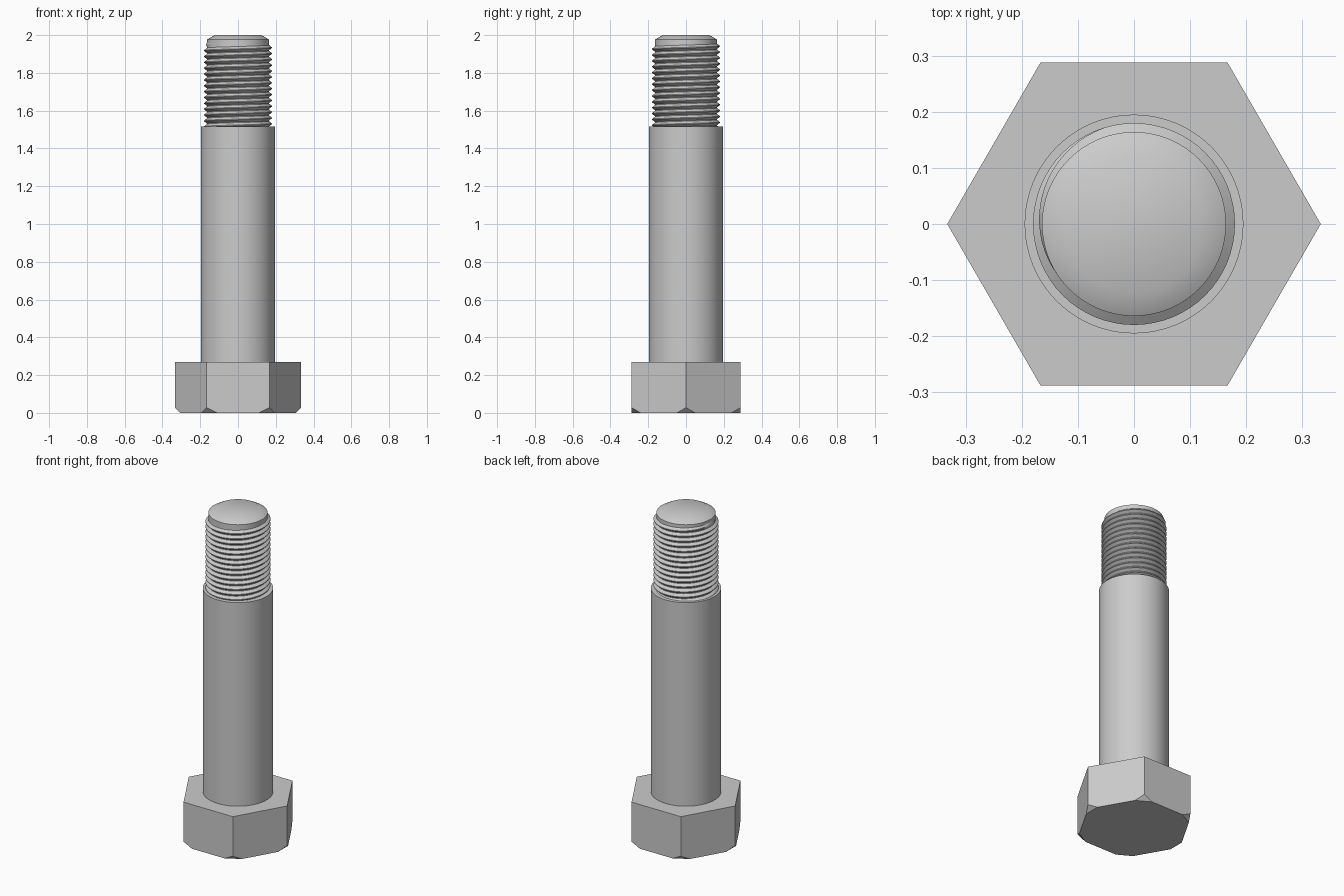
import bpy
import bmesh
from math import cos, sin, tau, radians
from mathutils import Vector

cube = bpy.data.objects.get("Cube")
if cube:
    bpy.data.objects.remove(cube)

steel = bpy.data.materials.new("steel_grey")
steel.use_nodes = True
GREY = (0.6, 0.6, 0.6, 1)
steel.diffuse_color = GREY
steel.node_tree.nodes["Principled BSDF"].inputs["Base Color"].default_value = GREY


def finish(name, bm, smooth=True):
    bmesh.ops.recalc_face_normals(bm, faces=bm.faces[:])
    mesh = bpy.data.meshes.new(name)
    bm.to_mesh(mesh)
    bm.free()
    mesh.materials.append(steel)
    obj = bpy.data.objects.new(name, mesh)
    bpy.context.collection.objects.link(obj)
    if smooth:
        bpy.ops.object.select_all(action="DESELECT")
        obj.select_set(True)
        bpy.context.view_layer.objects.active = obj
        bpy.ops.object.shade_smooth_by_angle(angle=radians(30))
    return obj


def lathe(name, profile, sides, smooth=True):
    """Capped solid of revolution from (radius, height) pairs."""
    bm = bmesh.new()
    rings = [[bm.verts.new((r * cos(tau * i / sides), r * sin(tau * i / sides), z))
              for i in range(sides)] for r, z in profile]
    for a, b in zip(rings, rings[1:]):
        for i in range(sides):
            j = (i + 1) % sides
            bm.faces.new((a[i], a[j], b[j], b[i]))
    bm.faces.new(rings[0][::-1])
    bm.faces.new(rings[-1])
    return finish(name, bm, smooth)


# Hexagonal head with its six lower corners cut off flat
HEAD_R, HEAD_TOP, CUT = 0.333, 0.27, 0.028
head = lathe("hex_head", [(HEAD_R, 0), (HEAD_R, HEAD_TOP)], 6, smooth=False)
bm = bmesh.new()
bm.from_mesh(head.data)
for i in range(6):
    out = Vector((cos(tau * i / 6), sin(tau * i / 6), 0))
    bmesh.ops.bisect_plane(bm, geom=bm.verts[:] + bm.edges[:] + bm.faces[:],
                           plane_co=out * (HEAD_R - CUT),
                           plane_no=out - Vector((0, 0, 1)), clear_outer=True)
    rim = [e for e in bm.edges if e.is_boundary]
    bmesh.ops.holes_fill(bm, edges=rim, sides=0)
bmesh.ops.recalc_face_normals(bm, faces=bm.faces[:])
bm.to_mesh(head.data)
bm.free()

# Plain shank, then the thinner core with a chamfered tip
SHANK_TOP = 1.515
lathe("shank", [(0.195, HEAD_TOP - 0.01), (0.195, SHANK_TOP)], 96)
CORE_R = 0.164
lathe("threaded_core", [(CORE_R, SHANK_TOP - 0.01), (CORE_R, 1.977), (0.123, 2.0)], 96)

# Helical thread ridge that fades out at the tip
PITCH, TURNS, STEPS, CREST_R = 0.031, 14.6, 64, 0.180
bm = bmesh.new()
previous = None
total = int(TURNS * STEPS)
for n in range(total + 1):
    angle = tau * n / STEPS
    z = SHANK_TOP - PITCH / 2 + PITCH * n / STEPS
    fade = min(1, (total - n) / (STEPS * 0.3))
    crest = CORE_R + (CREST_R - CORE_R) * fade
    section = [(CORE_R - 0.002, -0.5), (crest, -0.06), (crest, 0.06), (CORE_R - 0.002, 0.5)]
    ring = [bm.verts.new((r * cos(angle), r * sin(angle), z + PITCH * dz)) for r, dz in section]
    if previous:
        for k in range(4):
            m = (k + 1) % 4
            bm.faces.new((previous[k], previous[m], ring[m], ring[k]))
    else:
        bm.faces.new(ring[::-1])
    previous = ring
bm.faces.new(previous)
finish("thread", bm)
